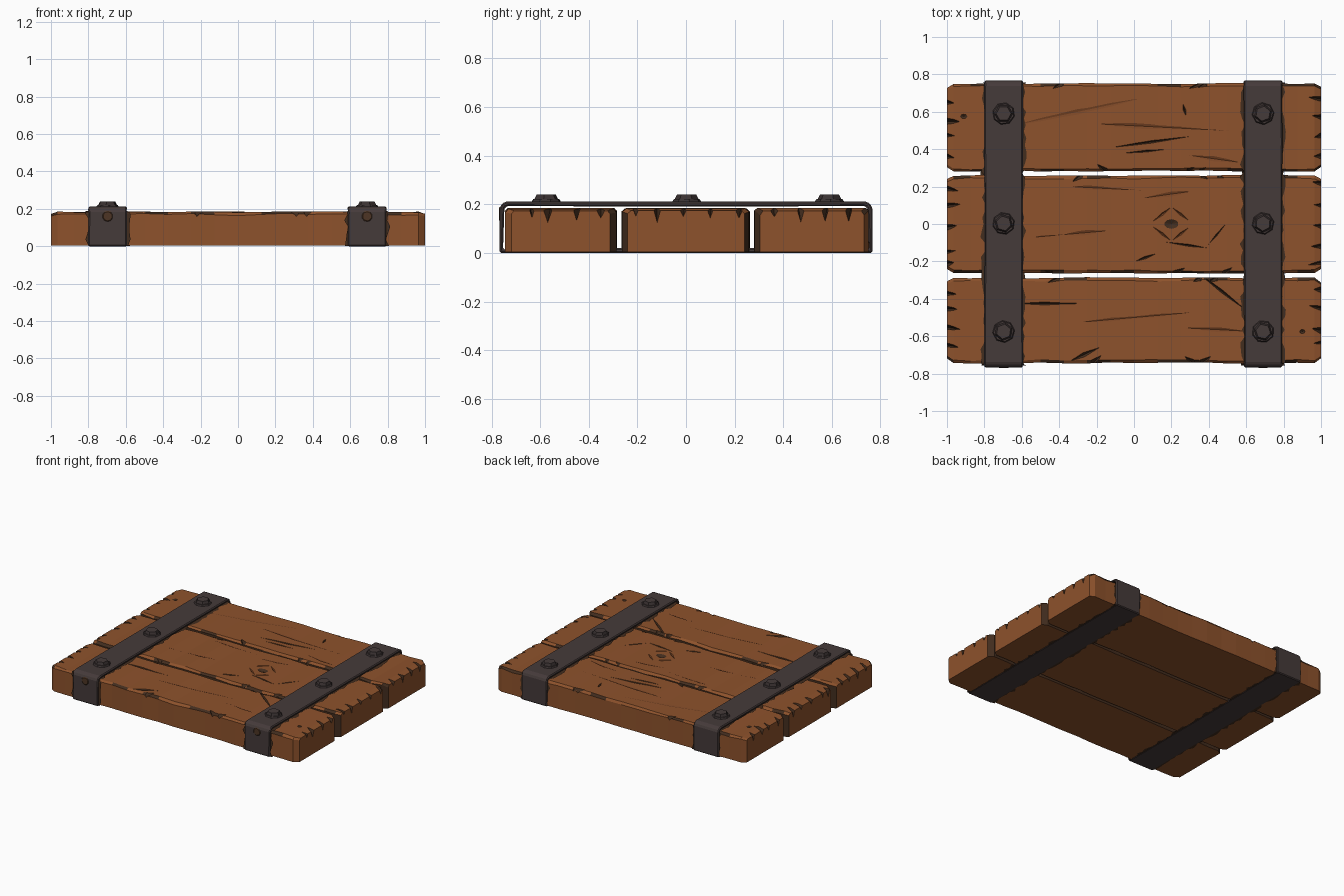
import bpy, bmesh, math, random
from mathutils import Matrix, Vector

random.seed(7)
if "Cube" in bpy.data.objects:
    bpy.data.objects.remove(bpy.data.objects["Cube"])


def material(name, rgb):
    m = bpy.data.materials.new(name)
    m.use_nodes = True
    m.diffuse_color = (*rgb, 1)
    m.node_tree.nodes["Principled BSDF"].inputs["Base Color"].default_value = (*rgb, 1)
    return m


MATS = [material("brown wood", (0.27, 0.085, 0.025)),
        material("wood streak", (0.2, 0.062, 0.019)),
        material("dark grime", (0.055, 0.026, 0.013)),
        material("dark iron", (0.06, 0.043, 0.042)),
        material("rust", (0.075, 0.036, 0.018)),
        material("iron shade", (0.042, 0.031, 0.031))]
WOOD, STREAK, GRIME, IRON, RUST, SHADE = range(len(MATS))
TOP = 0.183


def finish(bm, name, mat=None):
    if mat is not None:
        for f in bm.faces:
            f.material_index = mat
    me = bpy.data.meshes.new(name)
    bm.to_mesh(me)
    bm.free()
    for m in MATS:
        me.materials.append(m)
    ob = bpy.data.objects.new(name, me)
    bpy.context.collection.objects.link(ob)
    return ob


def jitter(a):
    return random.uniform(-a, a)


def add_groove(bm, x, y, length, width, angle, depth=0.01, mat=GRIME, sides=4):
    """Inverted pyramid whose outline at the top surface is length by width."""
    place = (Matrix.Translation((x, y, TOP)) @ Matrix.Rotation(math.radians(angle), 4, 'Z')
             @ Matrix.Diagonal((length, width, depth, 1)))
    r = bmesh.ops.create_cone(bm, segments=sides, radius1=0, radius2=1, depth=2,
                              cap_ends=True, matrix=place)
    for f in {f for v in r["verts"] for f in v.link_faces}:
        f.material_index = mat


# Planks: wavy lofted boards with chamfered edges, then carved with cracks
def plank(name, y0, y1, cracks, end_marks):
    bm = bmesh.new()
    rings = []
    stations = [-1, -0.965] + [i / 8 for i in range(-7, 8)] + [0.965, 1]
    for x in stations:
        end = abs(x) == 1
        inset = 0.022 if end else 0
        a, b = y0 + inset + jitter(0.004), y1 - inset + jitter(0.004)
        zt = TOP + jitter(0.003) - (0.012 if end else 0)
        c, d = 0.014 + jitter(0.005), 0.014 + jitter(0.005)
        ring = [(a, 0.004), (b, 0.004), (b, zt - c), (b - d, zt), (a + d, zt), (a, zt - c)]
        rings.append([bm.verts.new((x, y, z)) for y, z in ring])
    for r, s in zip(rings, rings[1:]):
        for i in range(6):
            j = (i + 1) % 6
            f = bm.faces.new((r[i], r[j], s[j], s[i]))
            # the sides facing a neighbouring board are grimy
            side_y = y0 if i in (4, 5) else y1
            if i in (1, 5) and abs(side_y) < 0.5:
                f.material_index = GRIME
            if i in (2, 4) and random.random() < 0.3:
                f.material_index = GRIME
    bm.faces.new(rings[0])
    bm.faces.new(rings[-1])
    bmesh.ops.recalc_face_normals(bm, faces=bm.faces)
    ob = finish(bm, name)

    cut = bmesh.new()
    for c in cracks:
        add_groove(cut, *c)
    # splits at both board ends
    for side in (-1, 1):
        for t in end_marks:
            y = y0 + (y1 - y0) * t + jitter(0.02)
            add_groove(cut, side, y, random.uniform(0.07, 0.15), random.uniform(0.025, 0.045),
                       jitter(14), random.uniform(0.03, 0.06))
    # chips along the long edges
    for y in (y0, y1):
        for x in (-0.3, 0.22, 0.5):
            add_groove(cut, x + jitter(0.15), y, random.uniform(0.06, 0.12), 0.035,
                       random.choice((-1, 1)) * random.uniform(25, 45), 0.025)
    cutter = finish(cut, name + "_cutter")
    cutter.hide_render = True
    mod = ob.modifiers.new("cracks", 'BOOLEAN')
    mod.operation, mod.solver, mod.object = 'DIFFERENCE', 'EXACT', cutter
    mod.use_self = True
    bpy.context.view_layer.objects.active = ob
    bpy.ops.object.modifier_apply(modifier=mod.name)
    bpy.data.objects.remove(cutter)


back_cracks = [(0.1, 0.44, 0.36, 0.014, 8), (0.07, 0.39, 0.2, 0.01, 5),
               (0.27, 0.61, 0.06, 0.014, -75), (-0.3, 0.6, 0.45, 0.03, 12, 0.004, STREAK),
               (0.1, 0.52, 0.5, 0.025, -3, 0.004, STREAK), (0.42, 0.35, 0.2, 0.02, -8, 0.004, STREAK),
               (-0.91, 0.575, 0.04, 0.025, 0, 0.01, GRIME, 8)]
middle_cracks = [(0.3, -0.115, 0.25, 0.013, -8), (0.44, -0.06, 0.17, 0.01, 50),
                 (0.06, -0.18, 0.12, 0.014, 20), (-0.15, 0.19, 0.4, 0.02, -3, 0.004, STREAK),
                 (0.2, 0.0, 0.075, 0.05, 0, 0.012, GRIME, 10),
                 (-0.3, -0.05, 0.4, 0.02, 5, 0.004, STREAK), (0.2, 0.16, 0.3, 0.025, 8, 0.004, STREAK)]
# eye-shaped grain around the knot
middle_cracks += [(0.2 + sx * 0.05, sy * 0.052, 0.11, 0.012, -sx * sy * 38, 0.006, STREAK)
                  for sx in (-1, 1) for sy in (-1, 1)]
front_cracks = [(-0.47, -0.425, 0.36, 0.014, 0), (0.47, -0.36, 0.3, 0.012, -38),
                (-0.27, -0.7, 0.16, 0.02, 25), (0, -0.5, 0.4, 0.025, 5, 0.004, STREAK),
                (0.45, -0.565, 0.25, 0.015, -3, 0.004, STREAK),
                (0.9, -0.575, 0.03, 0.025, 0, 0.01, GRIME, 8)]
plank("back_plank", 0.283, 0.752, back_cracks, (0.2, 0.4, 0.6, 0.82))
plank("middle_plank", -0.264, 0.26, middle_cracks, (0.1, 0.25, 0.5, 0.72, 0.9))
plank("front_plank", -0.742, -0.288, front_cracks, (0.2, 0.42, 0.62, 0.85))


# Bands: closed loops around the boards
def band(name, x, path, half_width, rough, mat, step=None):
    pts = []
    for p, q in zip(path, path[1:] + path[:1]):
        p, q = Vector(p), Vector(q)
        n = max(1, round((q - p).length / step)) if step else 1
        pts += [p.lerp(q, i / n) for i in range(n)]
    bm = bmesh.new()
    left, right = [], []
    for y, z in pts:
        left.append(bm.verts.new((x - half_width - jitter(rough), y, z)))
        right.append(bm.verts.new((x + half_width + jitter(rough), y, z)))
    for i in range(len(pts)):
        j = (i + 1) % len(pts)
        bm.faces.new((left[i], left[j], right[j], right[i]))
    return finish(bm, name, mat)


def loop(y, z0, z1, c):
    return [(-y, z0), (y, z0), (y, z1 - c), (y - c * 0.3, z1 - c * 0.3), (y - c, z1),
            (c - y, z1), (c * 0.3 - y, z1 - c * 0.3), (-y, z1 - c)]


def disc(name, location, radius, axis, mat):
    bm = bmesh.new()
    bmesh.ops.create_cone(bm, segments=10, radius1=radius, radius2=radius * 0.8, depth=0.004,
                          cap_ends=True, matrix=Matrix.Translation(location)
                          @ Matrix.Rotation(math.pi / 2, 4, axis))
    return finish(bm, name, mat)


for side, x in (("right", -0.697), ("left", 0.69)):
    grime = band(side + "_grime", x, loop(0.757, 0.002, 0.189, 0.016), 0.109, 0.016, GRIME, 0.035)
    strap = band(side + "_strap", x, loop(0.767, 0, 0.212, 0.03), 0.102, 0.002, IRON, 0.3)
    solid = strap.modifiers.new("thickness", 'SOLIDIFY')
    solid.thickness, solid.offset = 0.02, -1
    bevel = strap.modifiers.new("worn edges", 'BEVEL')
    bevel.width, bevel.segments, bevel.limit_method = 0.006, 1, 'ANGLE'
    disc(side + "_rust_spot", (x, -0.768, 0.16), 0.03, 'X', RUST)

    # Bolts: flared base with a faceted head
    for place, y in (("front", -0.575), ("middle", 0.003), ("back", 0.59)):
        bm = bmesh.new()
        turn = Matrix.Rotation(random.uniform(0, 1), 4, 'Z')
        for sides, r1, r2, z, h in ((8, 0.062, 0.054, 0.215, 0.012), (6, 0.052, 0.04, 0.228, 0.024)):
            bmesh.ops.create_cone(bm, segments=sides, radius1=r1, radius2=r2, depth=h, cap_ends=True,
                                  matrix=Matrix.Translation((x, y, z)) @ turn)
        for f in bm.faces:
            f.material_index = IRON if f.normal.z > 0.9 else SHADE
        finish(bm, f"{side}_{place}_bolt")
